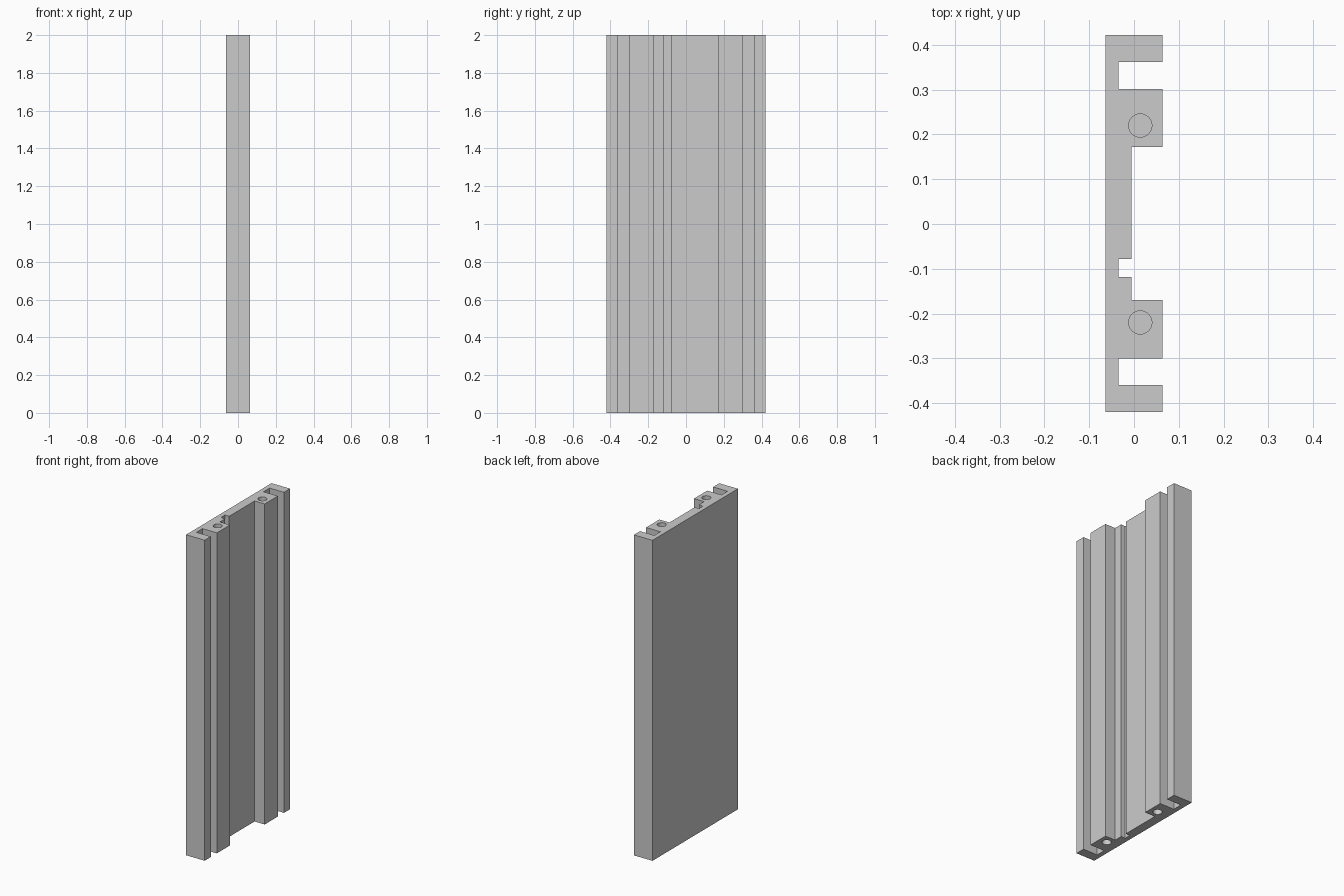
import bpy
import bmesh
from mathutils import Matrix, Vector

default = bpy.data.objects.get("Cube")
if default:
    bpy.data.objects.remove(default, do_unlink=True)

HEIGHT = 2.0
BACK, FLOOR, WEB, FACE = -0.064, -0.035, -0.006, 0.064   # depth levels in x
HOLE_X, HOLE_Y, HOLE_R, HOLE_DEPTH = 0.014, 0.22, 0.026, 0.2

grey = bpy.data.materials.new("plain grey")
grey.use_nodes = True
colour = (0.6, 0.6, 0.6, 1)
grey.diffuse_color = colour
grey.node_tree.nodes["Principled BSDF"].inputs["Base Color"].default_value = colour


def make_object(name, bm):
    bmesh.ops.recalc_face_normals(bm, faces=bm.faces)
    mesh = bpy.data.meshes.new(name)
    bm.to_mesh(mesh)
    bm.free()
    mesh.materials.append(grey)
    obj = bpy.data.objects.new(name, mesh)
    bpy.context.collection.objects.link(obj)
    return obj


# Stepped cross-section: (end of band in y, x level of band)
start = -0.42
bands = [(-0.36, FACE), (-0.3, FLOOR), (-0.17, FACE), (-0.118, WEB),
         (-0.078, FLOOR), (0.172, WEB), (0.302, FACE), (0.362, FLOOR),
         (0.422, FACE)]
outline = [(BACK, start)]
y = start
for end, level in bands:
    outline += [(level, y), (level, end)]
    y = end
outline.append((BACK, y))

# Extruded profile panel
bm = bmesh.new()
base = bm.faces.new([bm.verts.new((px, py, 0)) for px, py in outline])
top = bmesh.ops.extrude_face_region(bm, geom=[base])
bmesh.ops.translate(bm, vec=Vector((0, 0, HEIGHT)),
                    verts=[g for g in top["geom"] if isinstance(g, bmesh.types.BMVert)])
panel = make_object("slotted_panel", bm)

# Blind screw holes at both ends of the two thick ribs
bm = bmesh.new()
for hy in (-HOLE_Y, HOLE_Y):
    for hz in (0, HEIGHT):
        bmesh.ops.create_cone(bm, cap_ends=True, segments=32, radius1=HOLE_R,
                              radius2=HOLE_R, depth=2 * HOLE_DEPTH,
                              matrix=Matrix.Translation((HOLE_X, hy, hz)))
cutter = make_object("hole_cutter", bm)
cutter.hide_render = True

cut = panel.modifiers.new("screw holes", "BOOLEAN")
cut.operation = "DIFFERENCE"
cut.solver = "EXACT"
cut.object = cutter
bpy.context.view_layer.objects.active = panel
panel.select_set(True)
bpy.ops.object.modifier_apply(modifier=cut.name)
bpy.data.objects.remove(cutter, do_unlink=True)

# Smooth hole walls, crisp edges elsewhere
bpy.ops.object.shade_smooth_by_angle()
